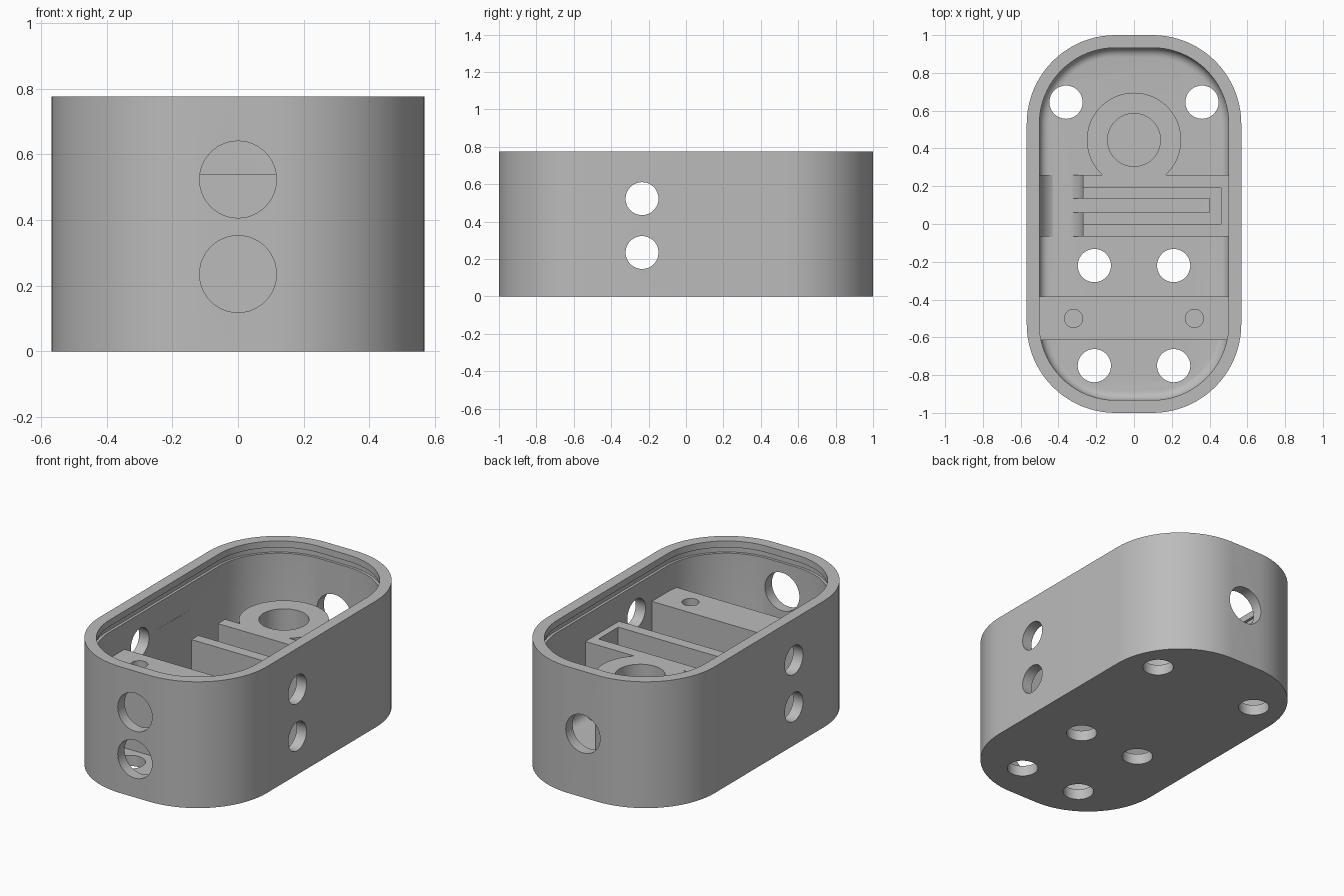
import bpy, bmesh, math
from mathutils import Matrix, Vector

old = bpy.data.objects.get("Cube")
if old:
    bpy.data.objects.remove(old, do_unlink=True)

grey = bpy.data.materials.new("plain grey")
grey.use_nodes = True
colour = (0.5, 0.5, 0.5, 1)
grey.diffuse_color = colour
grey.node_tree.nodes["Principled BSDF"].inputs["Base Color"].default_value = colour

HX, HY, HEIGHT, WALL, FLOOR = 0.568, 1.0, 0.775, 0.067, 0.066
TOP = 0.54          # height of the inner mounts
RIM = 0.47          # outer corner radius


def finish(name, bm):
    bmesh.ops.recalc_face_normals(bm, faces=bm.faces)
    mesh = bpy.data.meshes.new(name)
    bm.to_mesh(mesh)
    bm.free()
    mesh.materials.append(grey)
    obj = bpy.data.objects.new(name, mesh)
    bpy.context.collection.objects.link(obj)
    return obj


def rounded_prism(name, inset, z0, z1, fillet=0):
    """Upright rounded rectangle, inset from the outer outline."""
    bm = bmesh.new()
    r, steps = RIM - inset, 20
    ring = []
    for q, (sx, sy) in enumerate([(1, 1), (-1, 1), (-1, -1), (1, -1)]):
        for i in range(steps + 1):
            a = math.pi / 2 * (q + i / steps)
            ring.append(bm.verts.new((sx * (HX - RIM) + r * math.cos(a),
                                      sy * (HY - RIM) + r * math.sin(a), z0)))
    base = bm.faces.new(ring)
    up = bmesh.ops.extrude_face_region(bm, geom=[base], use_keep_orig=True)["geom"]
    bmesh.ops.translate(bm, verts=[v for v in up if isinstance(v, bmesh.types.BMVert)],
                        vec=(0, 0, z1 - z0))
    if fillet:
        edges = [e for e in bm.edges if all(abs(v.co.z - z0) < 1e-5 for v in e.verts)]
        bmesh.ops.bevel(bm, geom=edges, offset=fillet, segments=6, profile=0.5,
                        affect='EDGES')
    return finish(name, bm)


def box(name, x, y, z):
    bm = bmesh.new()
    bmesh.ops.create_cube(bm, size=1)
    lo, hi = Vector((x[0], y[0], z[0])), Vector((x[1], y[1], z[1]))
    bmesh.ops.scale(bm, vec=hi - lo, verts=bm.verts)
    bmesh.ops.translate(bm, vec=(lo + hi) / 2, verts=bm.verts)
    return finish(name, bm)


def rod(name, centre, radius, length, axis="Z"):
    bm = bmesh.new()
    turn = {"X": Matrix.Rotation(math.pi / 2, 4, 'Y'),
            "Y": Matrix.Rotation(math.pi / 2, 4, 'X'), "Z": Matrix()}[axis]
    bmesh.ops.create_cone(bm, cap_ends=True, segments=48, radius1=radius,
                          radius2=radius, depth=length,
                          matrix=Matrix.Translation(centre) @ turn)
    return finish(name, bm)


def combine(obj, others, operation='DIFFERENCE'):
    bpy.context.view_layer.objects.active = obj
    for other in others:
        mod = obj.modifiers.new("cut", 'BOOLEAN')
        mod.operation, mod.solver, mod.object = operation, 'EXACT', other
        bpy.ops.object.modifier_apply(modifier=mod.name)
        bpy.data.objects.remove(other, do_unlink=True)


# Case with filleted cavity and a lid groove under the rim
case = rounded_prism("case", 0, 0, HEIGHT)
cuts = [rounded_prism("cavity", WALL, FLOOR, HEIGHT + 0.1, 0.05),
        rounded_prism("lid_groove", WALL - 0.016, 0.70, 0.735)]

# Mounting holes in the floor
for x, y in [(0.21, -0.75), (0.21, -0.22), (0.36, 0.645)]:
    for s in (-1, 1):
        cuts.append(rod("floor_hole", (s * x, y, 0), 0.088, 0.3))
# Ports through the side, front and back walls
for z in (0.235, 0.523):
    cuts.append(rod("side_port", (0, -0.235, z), 0.088, 2, "X"))
    cuts.append(rod("front_port", (0, -1, z), 0.117, 0.3, "Y"))
cuts.append(rod("back_port", (0, 1, 0.39), 0.117, 0.3, "Y"))
combine(case, cuts)

# Front mounting block with two screw holes
front_block = box("front_block", (-0.52, 0.52), (-0.615, -0.385), (0.03, TOP))
combine(front_block, [rod("screw_hole", (s * 0.32, -0.5, TOP), 0.048, 0.6) for s in (-1, 1)])

# Middle holder joined to the round socket
holder = box("middle_holder", (-0.52, 0.52), (-0.067, 0.26), (0.03, TOP))
combine(holder, [rod("socket", (0, 0.445, (0.03 + TOP) / 2), 0.25, TOP - 0.03)], 'UNION')
combine(holder, [
    rod("socket_bore", (0, 0.445, 0.5), 0.14, 2 * (0.5 - FLOOR)),
    # channel along the left-hand end with a round bottom
    rod("channel_round", (-0.385, 0.1, 0.171), 0.115, 0.6, "Y"),
    box("channel_top", (-0.5, -0.27), (-0.2, 0.4), (0.171, 0.7)),
    # stepped slot opening into the channel
    box("wide_slot", (-0.3, 0.46), (0, 0.19), (0.3, 0.7)),
    box("deep_slot", (-0.4, 0.40), (0.06, 0.135), (FLOOR, 0.7)),
])

# Smooth walls, sharp rims
bpy.ops.object.select_all(action='DESELECT')
for obj in (case, front_block, holder):
    obj.select_set(True)
bpy.context.view_layer.objects.active = case
bpy.ops.object.shade_smooth_by_angle(angle=math.radians(30))
